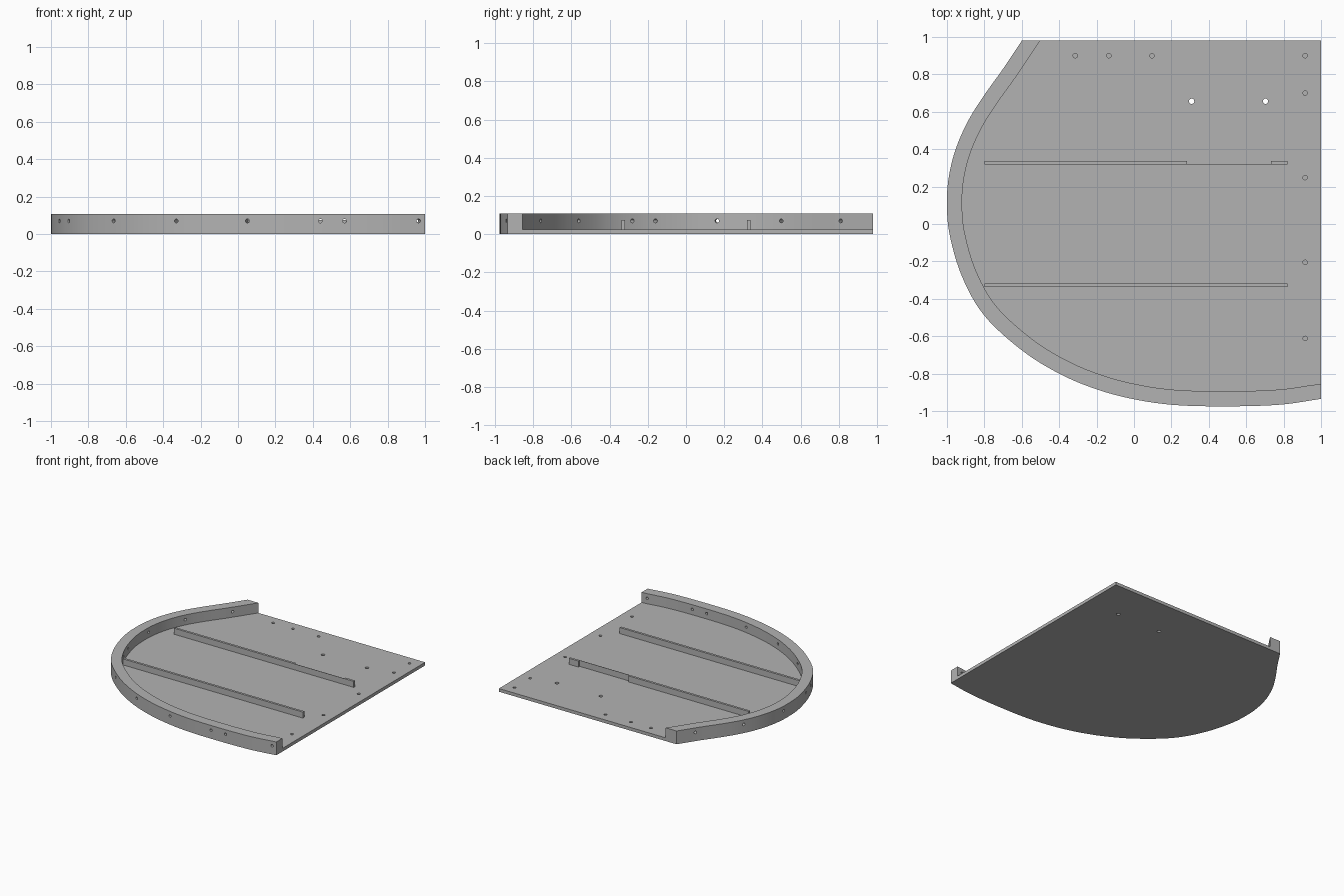
import bpy, bmesh, math
from mathutils import Vector

if "Cube" in bpy.data.objects:
    bpy.data.objects.remove(bpy.data.objects["Cube"])

PLATE_Z, RIM_Z, RIM_W, HOLE_Z = 0.026, 0.108, 0.081, 0.07

grey = bpy.data.materials.new("plain grey")
grey.diffuse_color = (0.45, 0.45, 0.45, 1)
grey.use_nodes = True
grey.node_tree.nodes["Principled BSDF"].inputs["Base Color"].default_value = grey.diffuse_color


def make_object(name, bm):
    bmesh.ops.recalc_face_normals(bm, faces=bm.faces)
    mesh = bpy.data.meshes.new(name)
    bm.to_mesh(mesh)
    bm.free()
    mesh.materials.append(grey)
    obj = bpy.data.objects.new(name, mesh)
    bpy.context.collection.objects.link(obj)
    return obj


def extrude_outline(name, pts, z0, z1):
    bm = bmesh.new()
    low = [bm.verts.new((x, y, z0)) for x, y in pts]
    high = [bm.verts.new((x, y, z1)) for x, y in pts]
    bm.faces.new(low)
    bm.faces.new(high)
    for i in range(len(pts)):
        j = (i + 1) % len(pts)
        bm.faces.new((low[i], low[j], high[j], high[i]))
    return make_object(name, bm)


def smooth_path(ctrl, steps=6):
    # Catmull-Rom curve through the control points
    p = [Vector(c) for c in ctrl]
    p = [2 * p[0] - p[1]] + p + [2 * p[-1] - p[-2]]
    out = []
    for a, b, c, d in zip(p, p[1:], p[2:], p[3:]):
        for k in range(steps):
            t = k / steps
            out.append(0.5 * (2 * b + (c - a) * t + (2 * a - 5 * b + 4 * c - d) * t * t
                              + (3 * b - a - 3 * c + d) * t ** 3))
    return out + [p[-2]]


# Curved outer edge, from the back left corner round to the front right corner
outer = smooth_path([
    (-0.60, 0.98), (-0.70, 0.83), (-0.80, 0.69), (-0.885, 0.555), (-0.95, 0.41),
    (-0.987, 0.27), (-1.0, 0.13), (-0.987, -0.05), (-0.92, -0.28), (-0.80, -0.49),
    (-0.60, -0.675), (-0.40, -0.80), (-0.20, -0.884), (0.0, -0.937),
    (0.22, -0.968), (0.50, -0.975), (0.78, -0.966), (1.0, -0.935)])


def inward(i):
    t = outer[min(i + 1, len(outer) - 1)] - outer[max(i - 1, 0)]
    return Vector((-t.y, t.x)).normalized()


# Inner edge of the rim, with its ends trimmed to the straight sides
inner = [p + inward(i) * RIM_W for i, p in enumerate(outer)]
d = (inner[1] - inner[0]).normalized()
inner[0] = inner[0] + d * ((0.98 - inner[0].y) / d.y)
inner[-1] = Vector((1.0, -0.857))
if inner[-2].x > 0.99:
    inner[-2].x = 0.99

# Base: floor plate and raised rim in one solid
bm = bmesh.new()
row = lambda pts, z: [bm.verts.new((p.x, p.y, z)) for p in pts]
ob, ot = row(outer, 0), row(outer, RIM_Z)
it, il = row(inner, RIM_Z), row(inner, PLATE_Z)
corner_b, corner_t = bm.verts.new((1, 0.98, 0)), bm.verts.new((1, 0.98, PLATE_Z))
for a, b in ((ob, ot), (ot, it), (it, il)):
    for i in range(len(outer) - 1):
        bm.faces.new((a[i], a[i + 1], b[i + 1], b[i]))
bm.faces.new(ob + [corner_b])
bm.faces.new(il + [corner_t])
for e in (0, -1):
    bm.faces.new((ob[e], ot[e], it[e], il[e], corner_t, corner_b))
base = make_object("base", bm)

# Drill holes: rim holes follow the rim normal, floor holes are vertical
bm = bmesh.new()


def drill(center, direction, radius, length):
    rot = Vector(direction).to_track_quat('Z', 'Y').to_matrix().to_4x4()
    rot.translation = Vector(center)
    bmesh.ops.create_cone(bm, cap_ends=True, segments=16, radius1=radius,
                          radius2=radius, depth=length, matrix=rot)


def rim_hole(axis, value, front):
    ids = [i for i, p in enumerate(outer) if (p.y < 0.13) == front]
    i = min(ids, key=lambda k: abs(outer[k][axis] - value))
    n = inward(i)
    # slide along the edge to the exact position
    t = Vector((n.y, -n.x))
    p = outer[i] + t * ((value - outer[i][axis]) / t[axis]) + n * RIM_W / 2
    drill((p.x, p.y, HOLE_Z), (n.x, n.y, 0), 0.0105, 0.13)


for x in (-0.955, -0.905, -0.665, -0.33, 0.05, 0.44, 0.57, 0.965):
    rim_hole(0, x, True)
for y in (0.855, 0.535, 0.168):
    rim_hole(1, y, False)
for x, y in ((-0.314, 0.90), (-0.134, 0.90), (0.096, 0.90), (0.915, 0.90),
             (0.915, 0.70), (0.915, 0.248), (0.915, -0.205), (0.915, -0.612)):
    drill((x, y, 0.03), (0, 0, 1), 0.012, 0.046)
for x in (0.308, 0.703):
    drill((x, 0.656, 0.01), (0, 0, 1), 0.0145, 0.1)
cutter = make_object("hole_cutter", bm)
cutter.hide_render = True
cutter.hide_set(True)
cut = base.modifiers.new("holes", 'BOOLEAN')
cut.operation, cut.solver, cut.object = 'DIFFERENCE', 'EXACT', cutter
bpy.context.view_layer.objects.active = base
base.select_set(True)
bpy.ops.object.modifier_apply(modifier="holes")
bpy.data.objects.remove(cutter)
bpy.ops.object.shade_smooth_by_angle(angle=math.radians(25))

# Front rib, plain bar
extrude_outline("front_rib", [(-0.80, -0.337), (0.82, -0.337), (0.82, -0.318), (-0.80, -0.318)],
                PLATE_Z, 0.075)
# Back rib, thinned to a web along its recess
extrude_outline("back_rib", [(-0.80, 0.318), (0.82, 0.318), (0.82, 0.337), (0.733, 0.337),
                             (0.733, 0.321), (0.284, 0.321), (0.284, 0.337), (-0.80, 0.337)],
                PLATE_Z, 0.075)
